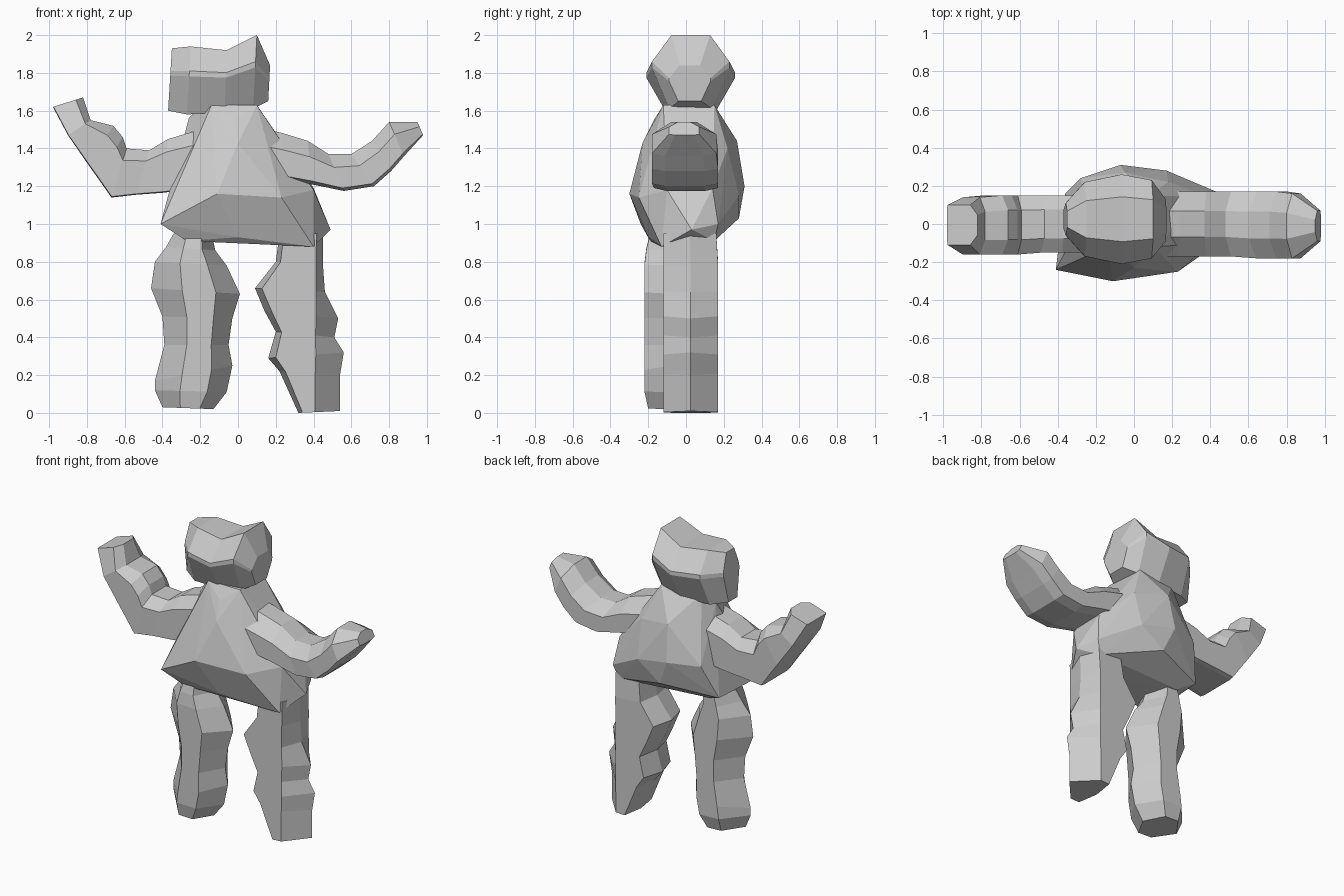
import bpy, bmesh
from mathutils import Vector


def finish(name, bm):
    bmesh.ops.remove_doubles(bm, verts=bm.verts, dist=0.001)
    bmesh.ops.recalc_face_normals(bm, faces=bm.faces)
    me = bpy.data.meshes.new(name)
    bm.to_mesh(me)
    bm.free()
    ob = bpy.data.objects.new(name, me)
    bpy.context.collection.objects.link(ob)
    return ob


def limb(name, stations, ia, ib, fa=0.0, fb=0.0):
    """Loft of faceted rings. Station: edge a (x, z), edge b (x, z), y front, y back,
    optional own ib. ia / ib: chamfer inset at a and b; fa / fb: flat share of depth there."""
    bm = bmesh.new()
    rings = []
    for ax, az, bx, bz, yf, yb, *own in stations:
        a, b = Vector((ax, 0, az)), Vector((bx, 0, bz))
        m, h = (yf + yb) / 2, (yb - yf) / 2
        k = 1 - (own[0] if own else ib)
        pts = [(0, m + h * fa), (0, m - h * fa), (ia, yf), (k, yf),
               (1, m - h * fb), (1, m + h * fb), (k, yb), (ia, yb)]
        rings.append([bm.verts.new(a.lerp(b, t) + Vector((0, y, 0))) for t, y in pts])
    for r, s in zip(rings, rings[1:]):
        for i in range(8):
            j = (i + 1) % 8
            bm.faces.new((r[i], r[j], s[j], s[i]))
    bm.faces.new(rings[0])
    bm.faces.new(rings[-1])
    return finish(name, bm)


# Torso: faceted hull, wide at the hips and narrow at the neck
bm = bmesh.new()
for p in [(-.14, -.12, 1.63), (.1, -.12, 1.63), (-.2, .12, 1.63), (.08, .15, 1.63),
          (-.26, .05, 1.56), (.15, .02, 1.54), (-.02, -.17, 1.55), (-.03, .19, 1.55),
          (.0, -.23, 1.43), (-.05, .27, 1.44), (-.28, -.1, 1.34), (.18, .22, 1.4),
          (-.28, .24, 1.2), (-.07, .31, 1.2), (.17, .28, 1.15), (.4, .14, 1.19),
          (-.11, -.30, 1.16), (.23, -.25, 1.14), (.4, -.1, 1.18),
          (-.41, -.24, 1.0), (.49, .03, .97), (.43, .17, 1.0), (-.36, .16, .98),
          (.0, .28, 1.03), (.4, -.13, .88), (-.27, -.19, .91), (.0, -.2, .93),
          (-.26, .1, .93), (.4, .15, .91)]:
    bm.verts.new(p)
bmesh.ops.convex_hull(bm, input=bm.verts)
bmesh.ops.delete(bm, geom=[v for v in bm.verts if not v.link_faces], context='VERTS')
finish("torso", bm)

# Head: lofted across, with a raised crest on one side
limb("head", [
    (-.37, 1.60, -.35, 1.93, -.06, .11),
    (-.27, 1.58, -.25, 1.94, -.17, .22),
    (-.07, 1.59, -.06, 1.92, -.21, .26),
    (.08, 1.61, .10, 2.0, -.18, .23),
    (.16, 1.65, .17, 1.84, -.09, .13)], .56, .36, .55, .5)

# Arms: edge a is the underside, edge b the top
limb("left_arm", [
    (-.20, 1.19, -.20, 1.50, -.15, .15),
    (-.40, 1.165, -.37, 1.45, -.15, .15),
    (-.54, 1.155, -.47, 1.39, -.15, .15),
    (-.67, 1.14, -.59, 1.40, -.16, .15),
    (-.74, 1.24, -.61, 1.46, -.16, .15),
    (-.79, 1.31, -.66, 1.52, -.16, .15),
    (-.90, 1.47, -.78, 1.55, -.16, .14),
    (-.98, 1.62, -.82, 1.67, -.11, .10)], .02, .24, .8, .5)
limb("right_arm", [
    (.12, 1.25, .12, 1.51, -.17, .17),
    (.22, 1.24, .24, 1.48, -.17, .17),
    (.39, 1.21, .37, 1.44, -.17, .17),
    (.56, 1.175, .48, 1.37, -.17, .17),
    (.72, 1.20, .60, 1.37, -.18, .17),
    (.81, 1.28, .71, 1.44, -.18, .17),
    (.88, 1.36, .80, 1.54, -.18, .16),
    (.98, 1.47, .95, 1.54, -.09, .07)], .08, .36, .6, .4)

# Legs: edge a is the left outline, edge b the right outline
limb("left_leg", [
    (-.34, .95, -.14, .95, -.19, .09),
    (-.38, .88, -.12, .86, -.21, .09),
    (-.44, .80, -.06, .78, -.22, .09),
    (-.46, .66, .01, .63, -.22, .09),
    (-.40, .51, -.03, .50, -.22, .09),
    (-.39, .36, -.05, .36, -.22, .09),
    (-.44, .17, -.03, .25, -.22, .09),
    (-.44, .12, -.06, .11, -.22, .09),
    (-.40, .03, -.13, .02, -.20, .06)], .35, .27)
limb("right_leg", [
    (.22, .95, .45, .95, -.12, .16, .15),
    (.20, .80, .45, .78, -.12, .17, .15),
    (.09, .66, .46, .64, -.12, .17, .13),
    (.14, .54, .53, .50, -.12, .17, .3),
    (.20, .43, .51, .40, -.12, .17, .32),
    (.16, .29, .56, .32, -.12, .17, .37),
    (.22, .22, .54, .20, -.12, .17, .41),
    (.32, .0, .54, .01, -.12, .17, .6)], .1, .3)
